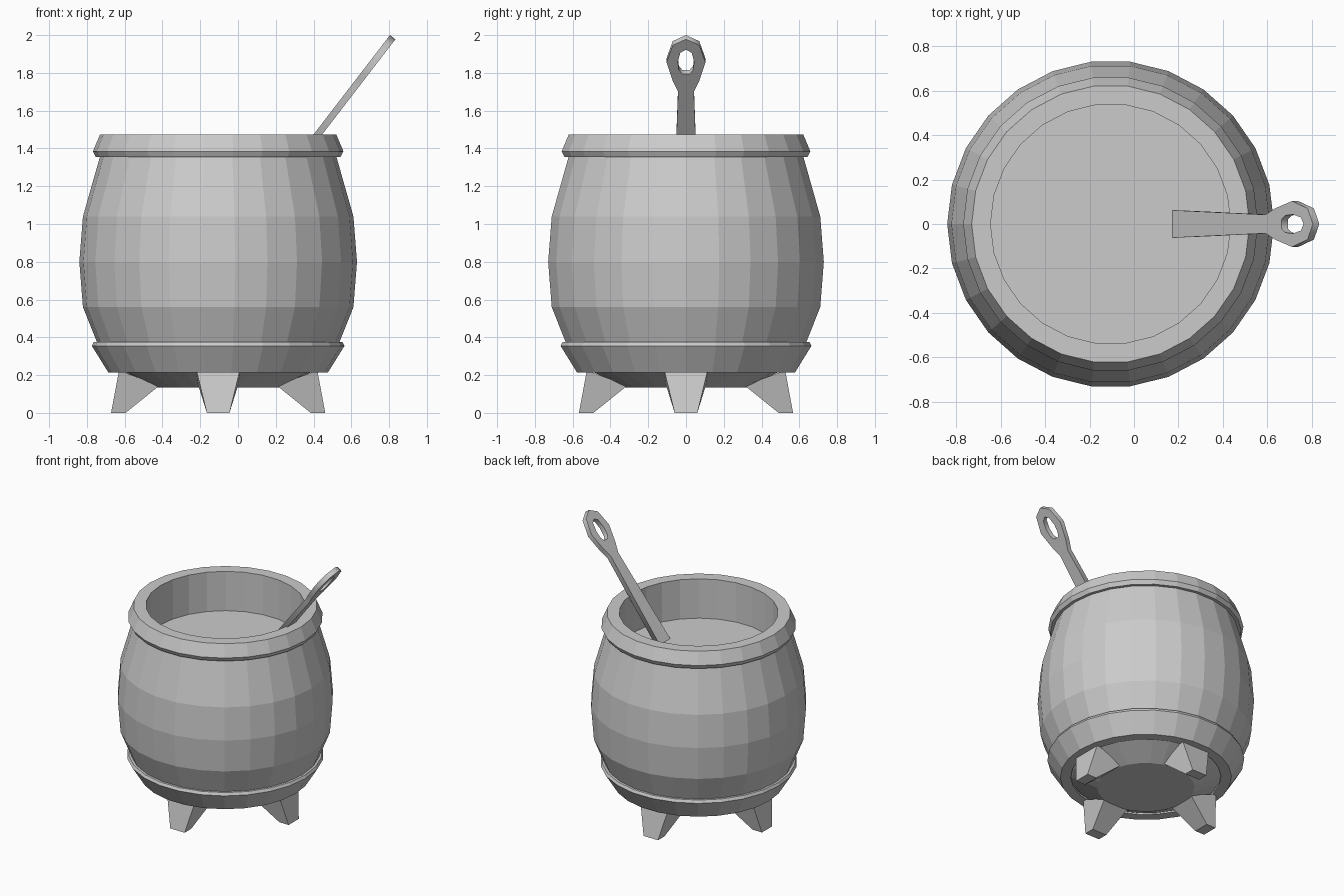
import bpy, bmesh, math
from mathutils import Matrix, Vector

if "Cube" in bpy.data.objects:
    bpy.data.objects.remove(bpy.data.objects["Cube"])

CX = -0.105      # barrel axis
SIDES = 26


def finish(name, bm):
    bmesh.ops.remove_doubles(bm, verts=bm.verts, dist=1e-5)
    bmesh.ops.recalc_face_normals(bm, faces=bm.faces)
    me = bpy.data.meshes.new(name)
    bm.to_mesh(me)
    bm.free()
    ob = bpy.data.objects.new(name, me)
    bpy.context.collection.objects.link(ob)
    return ob


def lathe(name, profile, closed=False):
    """Revolve (radius, z) points about the barrel axis."""
    bm = bmesh.new()
    vs = [bm.verts.new((r, 0, z)) for r, z in profile]
    edges = [bm.edges.new(p) for p in zip(vs, vs[1:])]
    if closed:
        edges.append(bm.edges.new((vs[-1], vs[0])))
    bmesh.ops.spin(bm, geom=vs + edges, cent=(0, 0, 0), axis=(0, 0, 1),
                   angle=2 * math.pi, steps=SIDES)
    ob = finish(name, bm)
    ob.location.x = CX
    return ob


# Barrel-shaped body with rounded underside
lathe("pot_body", [(0, 0.135), (0.33, 0.135), (0.50, 0.22), (0.64, 0.37),
                   (0.716, 0.56), (0.735, 0.80), (0.716, 1.04), (0.622, 1.37)])

# Rim with its inner wall
lathe("rim", [(0.54, 1.475), (0.625, 1.475), (0.663, 1.385), (0.648, 1.355),
              (0.615, 1.355), (0.54, 1.17)], closed=True)

# Lower band
lathe("lower_band", [(0.51, 0.215), (0.582, 0.215), (0.669, 0.355),
                     (0.659, 0.375), (0.63, 0.375), (0.51, 0.25)], closed=True)

# Contents
lathe("liquid", [(0, 1.18), (0.545, 1.18)])

# Four tapered, splayed legs: (radius, half width, z) of the section corners
leg_section = [(0.567, 0.06, 0), (0.525, 0.115, 0.225),
               (0.31, 0.105, 0.145), (0.49, 0.06, 0)]
for i, side in enumerate(("right", "back", "left", "front")):
    bm = bmesh.new()
    a = [bm.verts.new((r, w, z)) for r, w, z in leg_section]
    b = [bm.verts.new((r, -w, z)) for r, w, z in leg_section]
    bm.faces.new(a)
    bm.faces.new(b)
    for k in range(4):
        n = (k + 1) % 4
        bm.faces.new((a[k], a[n], b[n], b[k]))
    leg = finish(side + "_leg", bm)
    leg.location.x = CX
    leg.rotation_euler.z = i * math.pi / 2

# Ladle: flat outline (distance from tip, half width) with an eyelet
outer = [(0, 0), (0.04, 0.07), (0.155, 0.103), (0.28, 0.07), (0.35, 0.042), (1.04, 0.062)]
hole = [(0.07, 0), (0.09, 0.03), (0.15, 0.043), (0.205, 0.038), (0.232, 0.02)]
cu = bpy.data.curves.new("ladle", 'CURVE')
cu.dimensions = '2D'
cu.fill_mode = 'BOTH'
cu.extrude = 0.018
for half in (outer, hole):
    pts = half + [(t, -w) for t, w in reversed(half[1:])]
    sp = cu.splines.new('POLY')
    sp.points.add(len(pts) - 1)
    for p, (t, w) in zip(sp.points, pts):
        p.co = (t, w, 0, 1)
    sp.use_cyclic_u = True
ladle = bpy.data.objects.new("ladle", cu)
bpy.context.collection.objects.link(ladle)
down = Vector((-0.61, 0, -0.793)).normalized()
side = Vector((0, 1, 0))
m = Matrix((down, side, down.cross(side))).transposed().to_4x4()
m.translation = (0.819, 0, 1.989)
ladle.matrix_world = m
bpy.context.view_layer.objects.active = ladle
ladle.select_set(True)
bpy.ops.object.convert(target='MESH')
